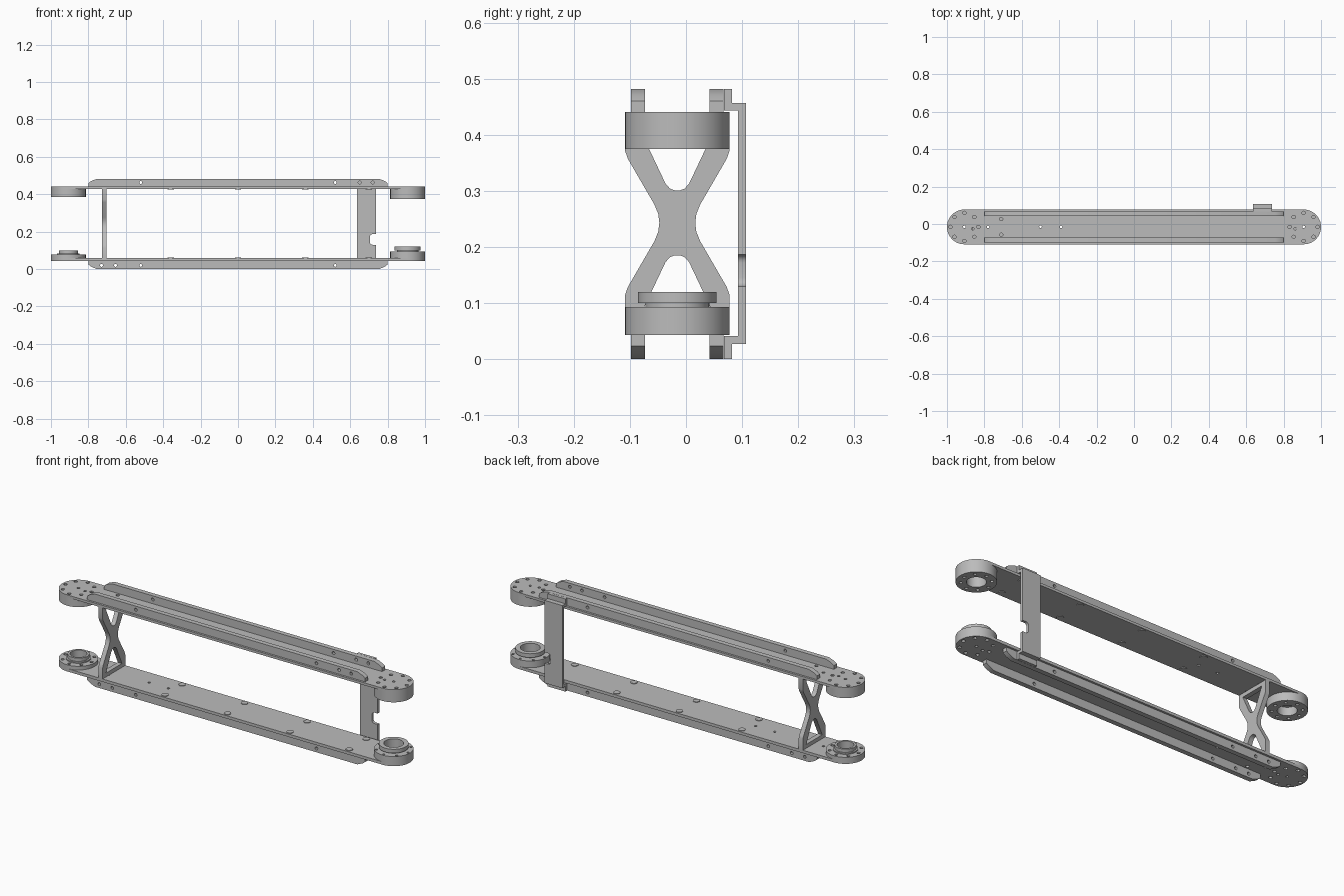
import bpy, bmesh, math

if "Cube" in bpy.data.objects:
    bpy.data.objects.remove(bpy.data.objects["Cube"], do_unlink=True)

grey = bpy.data.materials.new("machined_grey")
grey.use_nodes = True
grey.diffuse_color = (0.5, 0.5, 0.5, 1)
grey.node_tree.nodes["Principled BSDF"].inputs["Base Color"].default_value = (0.5, 0.5, 0.5, 1)

CY = -0.0155      # centre line of the arm in y
R = 0.093         # end radius and half width
HX = 0.907        # hub centres
RAIL_Y = 0.07     # rail offset from the centre line


def place(axis, u, v, w):
    return {"x": (w, u, v), "y": (u, w, v), "z": (u, v, w)}[axis]


def add_prism(bm, pts, axis, a, b):
    """Extrude a closed 2D profile along an axis."""
    lo = [bm.verts.new(place(axis, u, v, a)) for u, v in pts]
    hi = [bm.verts.new(place(axis, u, v, b)) for u, v in pts]
    bm.faces.new(lo)
    bm.faces.new(hi)
    for i in range(len(pts)):
        j = (i + 1) % len(pts)
        bm.faces.new((lo[i], lo[j], hi[j], hi[i]))


def arc(cx, cy, r, start, end, n):
    return [(cx + r * math.cos(math.radians(start + (end - start) * i / n)),
             cy + r * math.sin(math.radians(start + (end - start) * i / n)))
            for i in range(n + 1)]


def circle(cx, cy, r, n=16):
    return arc(cx, cy, r, 0, 360, n)[:-1]


def finish(name, bm):
    bmesh.ops.recalc_face_normals(bm, faces=bm.faces)
    mesh = bpy.data.meshes.new(name)
    bm.to_mesh(mesh)
    bm.free()
    ob = bpy.data.objects.new(name, mesh)
    bpy.context.collection.objects.link(ob)
    mesh.materials.append(grey)
    return ob


def smooth(ob):
    ob.data.polygons.foreach_set("use_smooth", [True] * len(ob.data.polygons))
    ob.data.set_sharp_from_angle(angle=math.radians(30))


def part(name, prisms, cuts=()):
    """Make a part from prisms and cut prisms out of it."""
    bm = bmesh.new()
    for p in prisms:
        add_prism(bm, *p)
    ob = finish(name, bm)
    carve(ob, cuts)
    smooth(ob)
    return ob


def carve(ob, cuts):
    if not cuts:
        return
    bm = bmesh.new()
    for c in cuts:
        add_prism(bm, *c)
    cutter = finish("cutter", bm)
    cutter.hide_render = True
    mod = ob.modifiers.new("holes", "BOOLEAN")
    mod.operation, mod.object, mod.solver = "DIFFERENCE", cutter, "EXACT"
    dg = bpy.context.evaluated_depsgraph_get()
    mesh = bpy.data.meshes.new_from_object(ob.evaluated_get(dg))
    ob.modifiers.clear()
    ob.data = mesh
    mesh.materials.clear()
    mesh.materials.append(grey)
    bpy.data.objects.remove(cutter, do_unlink=True)


def hub(name, x, profile, bolt_r, bolt_size, z0, z1, n=64):
    """Revolve a closed (radius, z) section, then drill the bolt circle."""
    bm = bmesh.new()
    rings = [[bm.verts.new((px, py, z)) for px, py in circle(x, CY, r, n)] for r, z in profile]
    for k, ring in enumerate(rings):
        nxt = rings[(k + 1) % len(rings)]
        for i in range(n):
            j = (i + 1) % n
            bm.faces.new((ring[i], ring[j], nxt[j], nxt[i]))
    ob = finish(name, bm)
    carve(ob, [(circle(px, py, bolt_size, 12), "z", z0, z1)
               for px, py in circle(x, CY, bolt_r, 8)])
    smooth(ob)


# Long plates with rounded ends and drilled holes
stadium = arc(HX, CY, R, -90, 90, 32) + arc(-HX, CY, R, 90, 270, 32)
plate_holes = [(x, CY, 0.007) for x in (-0.78, -0.5, -0.39)]
plate_holes += [(-0.71, CY + s * 0.042, 0.009) for s in (-1, 1)]
for side in (-1, 1):
    plate_holes += [(px, py, 0.009) for px, py in circle(side * HX, CY, 0.075, 8)]
    plate_holes += [(side * (HX - 0.045), CY - 0.01, 0.007), (side * HX, CY, 0.007)]
for name, z0, z1 in (("lower_plate", 0.043, 0.058), ("upper_plate", 0.428, 0.441)):
    part(name, [(stadium, "z", z0, z1)],
         [(circle(x, y, r, 12), "z", z0 - 0.02, z1 + 0.02) for x, y, r in plate_holes])

# Stiffening rails with chamfered ends, drilled from the side
upper = [(-0.8, 0.441), (0.8, 0.441), (0.8, 0.46), (0.785, 0.471), (0.755, 0.482),
         (-0.755, 0.482), (-0.785, 0.471), (-0.8, 0.46)]
lower = [(x, 0.484 - z) for x, z in upper]
lower = [(x, max(z, 0) if z > 0.003 else 0) for x, z in lower]
for level, outline, zh, holes in (("upper", upper, 0.463, (-0.52, 0.52, 0.65, 0.72)),
                                  ("lower", lower, 0.02, (-0.73, -0.655, -0.52, 0.52))):
    for side, s in (("front", -1), ("back", 1)):
        y = CY + s * RAIL_Y
        part(f"{level}_{side}_rail", [(outline, "y", y - 0.0125, y + 0.0125)],
             [(circle(x, zh, 0.008, 12), "y", y - 0.03, y + 0.03) for x in holes])

# Flat bolt heads on the inner faces of the plates
for name, z0, z1 in (("lower_bolt_heads", 0.058, 0.061), ("upper_bolt_heads", 0.425, 0.428)):
    part(name, [(circle(x, CY + s * RAIL_Y, 0.017), "z", z0, z1)
                for x in (-0.36, 0, 0.36, 0.7) for s in (-1, 1)])

# Bearing hubs
hub("upper_left_hub", HX, [(R, 0.428), (R, 0.375), (0.045, 0.375), (0.045, 0.428)],
    0.07, 0.008, 0.36, 0.4)
hub("upper_right_hub", -HX, [(R, 0.428), (R, 0.385), (0.045, 0.385), (0.045, 0.428)],
    0.07, 0.008, 0.37, 0.41)
hub("lower_left_hub", HX,
    [(R, 0.058), (R, 0.093), (0.057, 0.093), (0.057, 0.1), (0.07, 0.1), (0.07, 0.12),
     (0.047, 0.12), (0.047, 0.058)], 0.082, 0.006, 0.075, 0.11)
hub("lower_right_hub", -HX,
    [(R, 0.058), (R, 0.077), (0.06, 0.077), (0.06, 0.083), (0.051, 0.083), (0.051, 0.1),
     (0.04, 0.1), (0.04, 0.058)], 0.076, 0.008, 0.065, 0.09)

# Hourglass brace with two triangular windows
CZ = 0.243
edge = [(0.093, 0.185), (0.093, 0.128), (0.088, 0.114), (0.041, 0.033), (0.034, 0.016), (0.032, 0)]
edge += [(y, -z) for y, z in reversed(edge[:-1])]
brace = edge + [(-y, z) for y, z in reversed(edge)]
half = [(0.066, 0.165), (0.021, 0.07), (0.013, 0.061), (0.005, 0.058)]
window = half + [(-y, z) for y, z in reversed(half)]
shift = lambda pts, s=1: [(CY + y, CZ + s * z) for y, z in pts]
part("cross_brace", [(shift(brace), "x", -0.727, -0.703)],
     [(shift(window, s), "x", -0.76, -0.67) for s in (-1, 1)])

# Back strap: stepped bent strip with a rounded notch
strap = [(0.068, 0), (0.082, 0), (0.082, 0.027), (0.107, 0.027), (0.107, 0.457),
         (0.082, 0.457), (0.082, 0.482), (0.068, 0.482), (0.068, 0.443), (0.093, 0.443),
         (0.093, 0.041), (0.068, 0.041)]
notch = [(0.77, 0.13), (0.77, 0.187)] + arc(0.72, 0.172, 0.015, 90, 180, 5) \
    + arc(0.72, 0.145, 0.015, 180, 270, 5)
part("back_strap", [(strap, "x", 0.636, 0.739)], [(notch, "y", 0.085, 0.13)])
